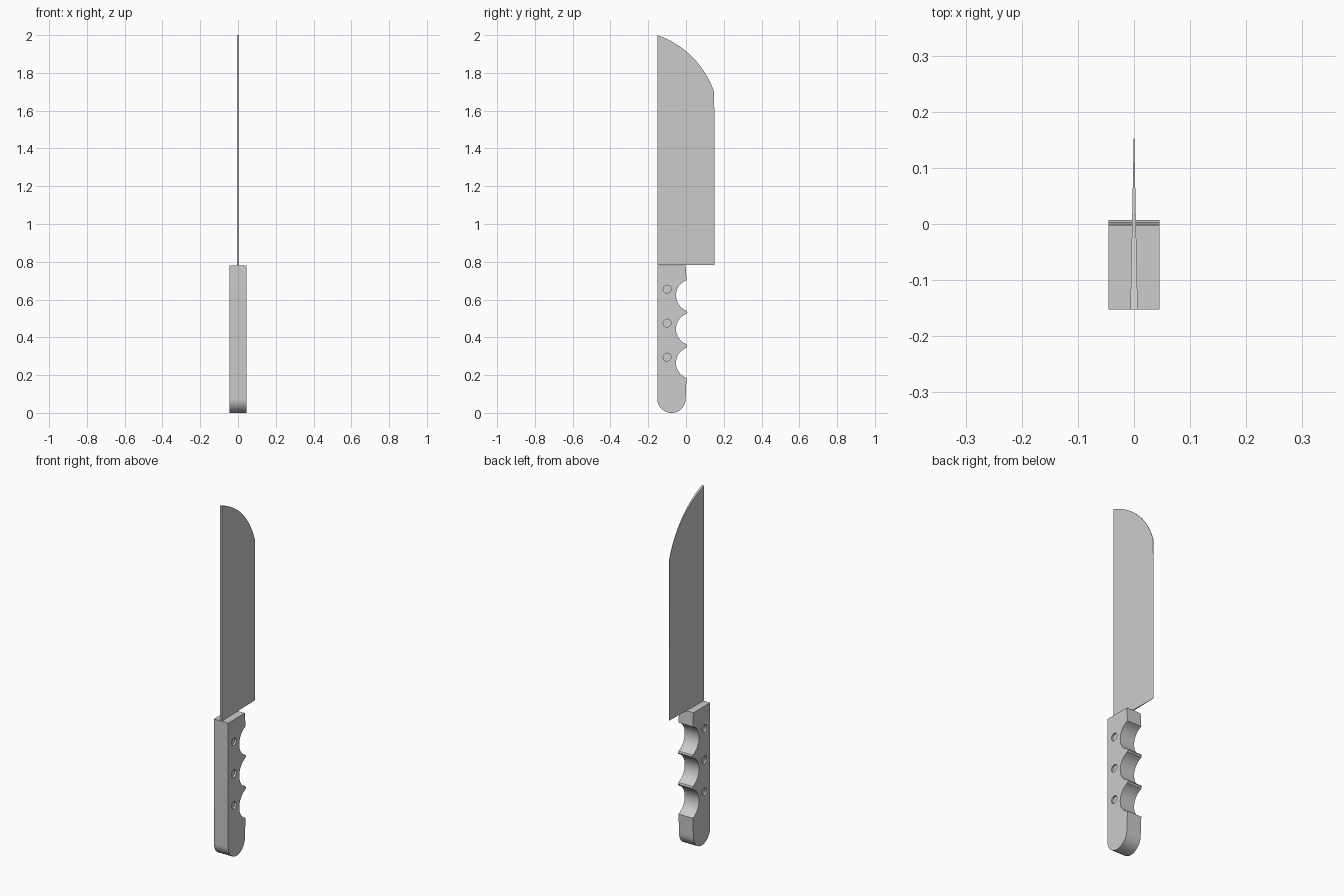
import bpy, bmesh, math
from mathutils import Matrix

cube = bpy.data.objects.get("Cube")
if cube:
    bpy.data.objects.remove(cube, do_unlink=True)

grey = bpy.data.materials.new("light_grey")
grey.use_nodes = True
colour = (0.604, 0.604, 0.604, 1)
grey.diffuse_color = colour
grey.node_tree.nodes["Principled BSDF"].inputs["Base Color"].default_value = colour


def arc(cy, cz, r, start, end, steps):
    """Points (y, z) on an arc, angles in degrees."""
    angles = [math.radians(start + (end - start) * i / steps) for i in range(steps + 1)]
    return [(cy + r * math.cos(a), cz + r * math.sin(a)) for a in angles]


def add_object(name, bm):
    bmesh.ops.recalc_face_normals(bm, faces=bm.faces)
    mesh = bpy.data.meshes.new(name)
    bm.to_mesh(mesh)
    bm.free()
    mesh.materials.append(grey)
    ob = bpy.data.objects.new(name, mesh)
    bpy.context.collection.objects.link(ob)
    return ob


def slab(name, profile, half_width):
    """Closed (y, z) outline given a half width that may vary with y."""
    bm = bmesh.new()
    left, right = ([bm.verts.new((s * half_width(y), y, z)) for y, z in profile] for s in (1, -1))
    bm.faces.new(left)
    bm.faces.new(right[::-1])
    for i in range(len(profile)):
        bm.faces.new((left[i - 1], right[i - 1], right[i], left[i]))
    return add_object(name, bm)


def smooth(ob):
    bpy.ops.object.select_all(action='DESELECT')
    ob.select_set(True)
    bpy.context.view_layer.objects.active = ob
    bpy.ops.object.shade_smooth_by_angle(angle=math.radians(30))


FRONT, BACK, HANDLE_TOP = -0.152, -0.002, 0.78

# Handle outline: round butt, three finger grooves, flat top
mid, radius = (FRONT + BACK) / 2, (BACK - FRONT) / 2
outline = arc(mid, radius, radius, 180, 360, 24)
grooves = (0.265, 0.444, 0.622)
for i, z in enumerate(grooves):
    reach = 110.5
    outline += arc(0.033, z, 0.086, 180 + 180 - reach, reach, 16)
    if i < len(grooves) - 1:
        outline.append((0.007, (z + grooves[i + 1]) / 2))
outline += [(BACK, HANDLE_TOP), (FRONT, HANDLE_TOP)]
handle = slab("handle", outline, lambda y: 0.045)

# Shallow round rivet recesses on both sides
bm = bmesh.new()
for side in (-1, 1):
    for z in (0.295, 0.475, 0.655):
        place = Matrix.Translation((side * 0.045, -0.1, z)) @ Matrix.Rotation(math.pi / 2, 4, 'Y')
        bmesh.ops.create_cone(bm, cap_ends=True, segments=24, radius1=0.021,
                              radius2=0.021, depth=0.02, matrix=place)
cutter = add_object("rivet_cutter", bm)
cutter.hide_render = True
cut = handle.modifiers.new("rivet_recesses", 'BOOLEAN')
cut.operation = 'DIFFERENCE'
cut.solver = 'EXACT'
cut.object = cutter
smooth(handle)
bpy.ops.object.modifier_apply(modifier=cut.name)
bpy.data.objects.remove(cutter, do_unlink=True)

# Blade: straight spine, wedge section, curved tip
tip_r = 0.483
cy = FRONT - tip_r * math.cos(math.radians(71.1))
cz = 2 - tip_r * math.sin(math.radians(71.1))
blade_outline = [(FRONT, HANDLE_TOP + 0.002), (0.152, HANDLE_TOP + 0.002)]
blade_outline += arc(cy, cz, tip_r, 18.6, 71.1, 20)
blade = slab("blade", blade_outline, lambda y: 0.0065 - 0.006 * (y - FRONT) / 0.304)
smooth(blade)
